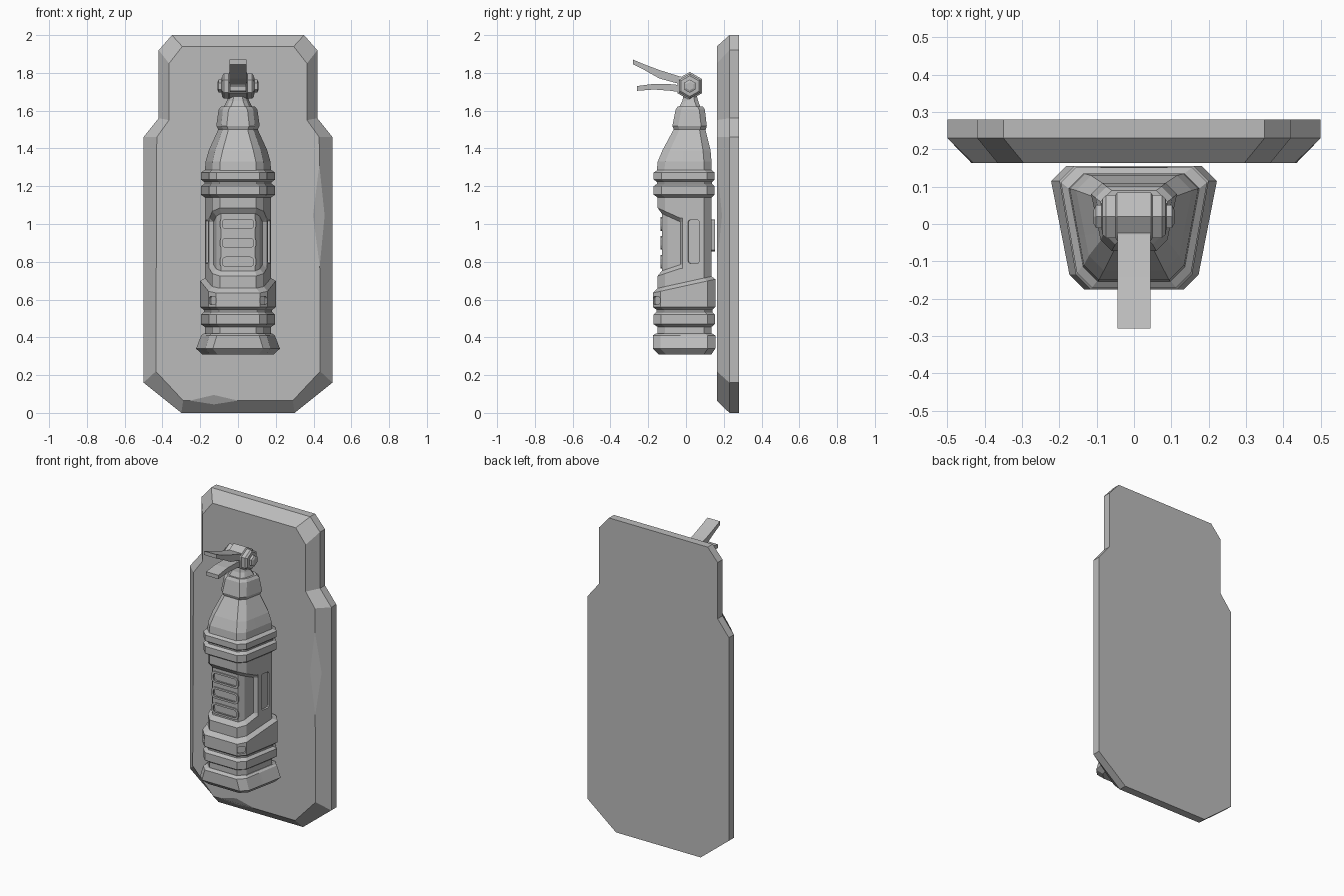
import bpy, bmesh, math
from mathutils import Vector, Matrix

if "Cube" in bpy.data.objects:
    bpy.data.objects.remove(bpy.data.objects["Cube"], do_unlink=True)

grey = bpy.data.materials.new("plain_grey")
grey.use_nodes = True
grey.diffuse_color = (0.5, 0.5, 0.5, 1)
grey.node_tree.nodes["Principled BSDF"].inputs["Base Color"].default_value = (0.5, 0.5, 0.5, 1)


def finish(name, bm):
    bmesh.ops.recalc_face_normals(bm, faces=bm.faces)
    mesh = bpy.data.meshes.new(name)
    bm.to_mesh(mesh)
    bm.free()
    mesh.materials.append(grey)
    obj = bpy.data.objects.new(name, mesh)
    bpy.context.scene.collection.objects.link(obj)
    return obj


def loft(name, rings):
    """Closed solid through rings of equal point count."""
    bm = bmesh.new()
    loops = [[bm.verts.new(p) for p in ring] for ring in rings]
    n = len(loops[0])
    for a, b in zip(loops, loops[1:]):
        for i in range(n):
            j = (i + 1) % n
            bm.faces.new((a[i], a[j], b[j], b[i]))
    bm.faces.new(loops[0])
    bm.faces.new(loops[-1])
    return finish(name, bm)


def mirrored(half):
    return half + [(-x, *rest) for x, *rest in reversed(half)]


MID = -0.03


def section(z, w, yf, yb, c=0.04, recess=0, slant=0, clamp=False):
    """Chamfered trapezoid ring, narrow at the front, optionally sloping."""
    fw = 0.78 * w
    side = lambda y: fw + (w - fw) * (y - yf - c) / (yb - yf - 2 * c)
    mid = max(MID, yf + c + 0.01)
    half = [(fw - c - recess / 4, yf + recess), (fw - recess, yf + c + recess / 2),
            (side(mid) - recess, mid), (side(mid + 0.012), mid + 0.012),
            (w, yb - c), (w - c, yb)]
    tilt = lambda y: slant * ((min(y, MID) if clamp else y) - yf)
    return mirrored([(x, y, z + tilt(y)) for x, y in half])


def band(z, inset, **kw):
    return section(z, 0.2 - inset, inset - 0.175, 0.155 - 0.8 * inset, **kw)


def ribs(*pairs):
    return [band(z, d) for z, d in pairs]


def rounded_box(name, size, pos, turn=0, bevel=0.012):
    """Box with its long corners rounded along the local y axis."""
    bm = bmesh.new()
    bmesh.ops.create_cube(bm, size=1)
    bmesh.ops.scale(bm, vec=size, verts=bm.verts)
    edges = [e for e in bm.edges
             if abs((e.verts[0].co - e.verts[1].co).normalized().y) > 0.9]
    bmesh.ops.bevel(bm, geom=edges, offset=bevel, segments=2, profile=0.5, affect='EDGES')
    bm.transform(Matrix.Translation(pos) @ Matrix.Rotation(turn, 4, 'Z'))
    return finish(name, bm)


def carve(obj, cutters):
    """Cut the helpers out of the object, then remove them."""
    for c in cutters:
        c.hide_render = True
        mod = obj.modifiers.new("cut", 'BOOLEAN')
        mod.object, mod.operation, mod.solver = c, 'DIFFERENCE', 'EXACT'
    graph = bpy.context.evaluated_depsgraph_get()
    mesh = bpy.data.meshes.new_from_object(obj.evaluated_get(graph))
    obj.modifiers.clear()
    obj.data = mesh
    for c in cutters:
        bpy.data.objects.remove(c, do_unlink=True)


# Backing plate with a bevelled front and two chipped edges
outer = mirrored([(0.3, 0), (0.5, 0.16), (0.5, 1.46), (0.42, 1.56), (0.42, 1.92), (0.35, 2)])
inner = mirrored([(0.29, 0.065), (0.435, 0.22), (0.43, 1.46), (0.365, 1.55),
                  (0.365, 1.85), (0.295, 1.94)])
FRONT, WALL, BACK = 0.163, 0.23, 0.28
bm = bmesh.new()
back, wall, face = [[bm.verts.new((x, y, z)) for x, z in pts]
                    for pts, y in ((outer, BACK), (outer, WALL), (inner, FRONT))]
# edge number: start, end, inward and outward offset of each chip
chips = {1: (0.45, 0.88, Vector((-0.035, 0, 0)), Vector((0.027, 0.028, 0))),
         11: (0.06, 0.5, Vector((0, 0, 0.03)), Vector((0, 0.022, -0.02)))}
front_loop = []
for i in range(len(outer)):
    j = (i + 1) % len(outer)
    bm.faces.new((back[i], back[j], wall[j], wall[i]))
    front_loop.append(face[i])
    rim = []
    if i in chips:
        s, e, inward, outward = chips[i]
        p, q = face[i].co, face[j].co
        a, c, m = [p.lerp(q, t) for t in (s, e, (s + e) / 2)]
        a, b, c, d = [bm.verts.new(v) for v in (a, m + inward, c, m + outward)]
        bm.faces.new((a, b, c, d))
        front_loop += [a, b, c]
        rim = [a, d, c]
    bm.faces.new([wall[j], wall[i], face[i]] + rim + [face[j]])
bm.faces.new(front_loop)
bm.faces.new(back)
finish("backing_plate", bm)

# Flared foot
loft("foot", [section(0.31, 0.19, -0.145, 0.135), section(0.34, 0.222, -0.175, 0.155),
              section(0.41, 0.195, -0.175, 0.155), section(0.42, 0.18, -0.16, 0.14)])

# Lower ribs
loft("lower_rib", ribs((0.41, 0.025), (0.455, 0.025), (0.47, 0.003), (0.52, 0.003),
                       (0.535, 0.02), (0.56, 0.02)))

# Sloping collar with notched front corners
collar = loft("sloping_collar", [band(0.545, 0.02), band(0.56, 0.0), band(0.635, 0.0, slant=0.22),
                                 band(0.66, 0.025, slant=0.22)])
carve(collar, [rounded_box("notch_cutter", (0.05, 0.03, 0.045), (s * 0.136, -0.157, 0.595),
                           s * math.radians(45)) for s in (-1, 1)])

# Main body with the wrapped front recess
body = loft("bottle_body", [
    band(0.6, 0.025), band(0.725, 0.025, slant=0.33, clamp=True),
    band(0.745, 0.025, recess=0.022, slant=0.33, clamp=True),
    band(1.065, 0.025, recess=0.022, slant=-0.45, clamp=True),
    band(1.085, 0.025, slant=-0.45, clamp=True), band(1.17, 0.025)])
slots = [rounded_box("slot_cutter", (0.176, 0.03, 0.058), (0, -0.127, z), bevel=0.018)
         for z in (0.8, 0.9, 1.0)]
slots += [rounded_box("slot_cutter", (0.06, 0.03, 0.23), (s * 0.167, 0.04, 0.907),
                      s * math.radians(79)) for s in (-1, 1)]
carve(body, slots)

# Raised frames around the front slots
for z in (0.8, 0.9, 1.0):
    frame = rounded_box("slot_frame", (0.19, 0.008, 0.072), (0, -0.131, z), bevel=0.022)
    carve(frame, [rounded_box("frame_cutter", (0.165, 0.05, 0.048), (0, -0.13, z), bevel=0.016)])

# Rear mounting pad
rounded_box("rear_pad", (0.18, 0.025, 0.17), (0, 0.14, 0.94))

# Upper ribs
loft("upper_ribs", ribs((1.14, 0.025), (1.155, 0.004), (1.2, 0.004), (1.213, 0.022),
                        (1.222, 0.022), (1.235, 0.004), (1.272, 0.004), (1.287, 0.025)))

# Tapering shoulder and neck
loft("shoulder", [section(1.28, 0.175, -0.155, 0.135), section(1.33, 0.172, -0.15, 0.135),
                  section(1.39, 0.155, -0.125, 0.13), section(1.51, 0.1, -0.06, 0.1, 0.03)])
loft("neck_collar", [section(1.5, 0.105, -0.065, 0.105, 0.03),
                     section(1.52, 0.115, -0.072, 0.11, 0.03),
                     section(1.605, 0.103, -0.055, 0.1, 0.03),
                     section(1.622, 0.09, -0.045, 0.09, 0.03)])
loft("valve_stem", [section(1.61, 0.08, -0.04, 0.08, 0.02), section(1.65, 0.06, -0.02, 0.065, 0.02),
                    section(1.72, 0.035, -0.005, 0.045, 0.01)])


# Six-sided valve stepping out to both sides
def hexagon(x, r):
    return [(x, 0.02 + r * math.sin(a * math.pi / 3), 1.73 + r * math.cos(a * math.pi / 3))
            for a in range(6)]


steps = [(0.045, 0.075), (0.05, 0.066), (0.075, 0.066), (0.085, 0.055),
         (0.087, 0.035), (0.102, 0.035), (0.108, 0.022)]
loft("valve", [hexagon(-x, r) for x, r in reversed(steps)] + [hexagon(x, r) for x, r in steps])


# Squeeze levers: side outlines given as y, top, bottom
def lever(name, stations, half):
    loft(name, [[(-half, y, lo), (half, y, lo), (half, y, hi), (-half, y, hi)]
                for y, hi, lo in stations])


lever("upper_lever", [(-0.28, 1.87, 1.845), (-0.22, 1.845, 1.815), (-0.14, 1.815, 1.77),
                      (-0.03, 1.78, 1.74), (0.04, 1.77, 1.72)], 0.044)
lever("lower_lever", [(-0.26, 1.73, 1.705), (-0.17, 1.742, 1.712), (-0.08, 1.74, 1.705),
                      (0.02, 1.73, 1.69)], 0.043)
